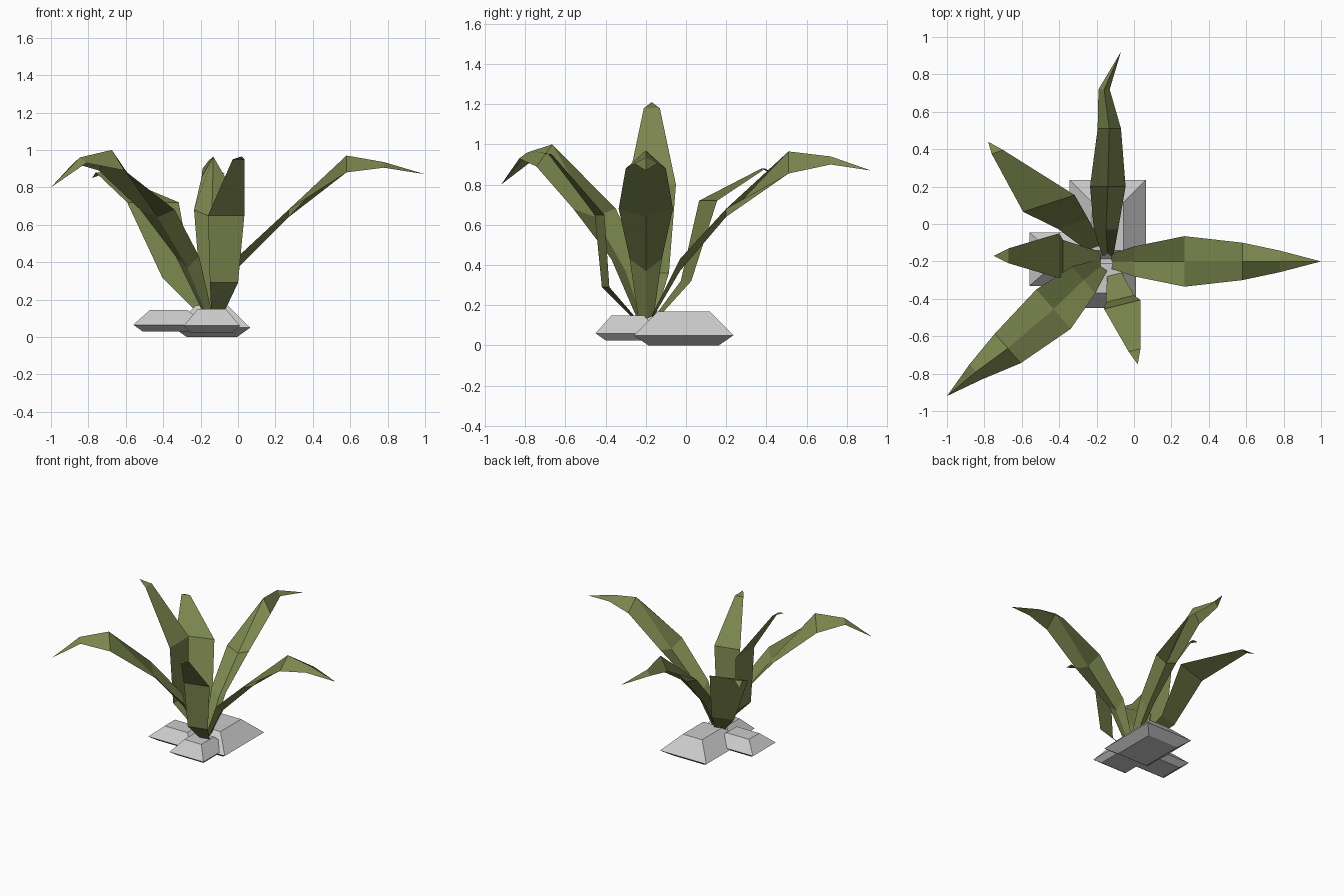
import bpy, math
from mathutils import Vector

green = bpy.data.materials.new("leaf_green")
green.diffuse_color = (0.20, 0.24, 0.075, 1)


def mesh_object(name, verts, faces, mat=None):
    me = bpy.data.meshes.new(name)
    me.from_pydata(verts, [], faces)
    me.update()
    ob = bpy.data.objects.new(name, me)
    bpy.context.collection.objects.link(ob)
    if mat:
        me.materials.append(mat)
    return ob


def leaf(name, angle, rows, tip, folds=None):
    """Thin blade: rows of (x, y, z, width); folds raise or lower the midrib."""
    a = math.radians(angle)
    side = Vector((math.cos(a), math.sin(a), 0))
    verts, faces = [], []
    n = 3 if folds else 2
    for i, (x, y, z, w) in enumerate(rows):
        c = Vector((x, y, z))
        row = [c - side * w / 2, c + side * w / 2]
        if folds:
            row.insert(1, c + Vector((0, 0, folds[i])))
        verts += row
    for i in range(len(rows) - 1):
        for j in range(n - 1):
            k = i * n + j
            faces.append((k, k + 1, k + n + 1, k + n))
    verts.append(Vector(tip))
    last = (len(rows) - 1) * n
    for j in range(n - 1):
        faces.append((last + j, last + j + 1, len(verts) - 1))
    return mesh_object(name, verts, faces, green)


def stone(name, cx, cy, levels):
    """Bevelled slab: stacked rectangles of (z, half x, half y)."""
    verts, faces = [], []
    for z, hx, hy in levels:
        verts += [(cx + sx * hx, cy + sy * hy, z)
                  for sx, sy in ((-1, -1), (1, -1), (1, 1), (-1, 1))]
    for r in range(len(levels) - 1):
        for j in range(4):
            k, m = r * 4 + j, r * 4 + (j + 1) % 4
            faces.append((k, m, m + 4, k + 4))
    t = len(verts)
    faces += [(3, 2, 1, 0), (t - 4, t - 3, t - 2, t - 1)]
    return mesh_object(name, verts, faces)


# Long arching leaves with a folded midrib
FOLD = (-0.02, -0.06, -0.04, 0.09, 0.03)
leaf("right_leaf", 90,
     [(-0.12, -0.20, 0.15, 0.08), (0.0, -0.20, 0.43, 0.16),
      (0.27, -0.20, 0.68, 0.27), (0.58, -0.20, 0.88, 0.20),
      (0.78, -0.20, 0.905, 0.115)], (1.0, -0.20, 0.87), FOLD)
leaf("back_leaf", 0,
     [(-0.14, -0.17, 0.15, 0.06), (-0.15, -0.03, 0.43, 0.13),
      (-0.14, 0.20, 0.68, 0.19), (-0.132, 0.51, 0.855, 0.125),
      (-0.16, 0.72, 0.90, 0.06)], (-0.07, 0.92, 0.87),
     (-0.02, -0.06, -0.04, 0.11, 0.04))
leaf("front_left_leaf", -49,
     [(-0.17, -0.22, 0.15, 0.08), (-0.27, -0.30, 0.43, 0.19),
      (-0.43, -0.455, 0.68, 0.28), (-0.675, -0.665, 0.89, 0.21),
      (-0.845, -0.79, 0.93, 0.105)], (-1.0, -0.92, 0.80),
     (-0.02, -0.06, -0.04, 0.11, 0.03))

# Upright flat leaves
leaf("left_leaf", 90,
     [(-0.18, -0.19, 0.15, 0.08), (-0.38, -0.18, 0.36, 0.19),
      (-0.40, -0.17, 0.80, 0.24), (-0.67, -0.17, 1.18, 0.08)],
     (-0.75, -0.17, 1.21))
leaf("front_leaf", 14,
     [(-0.105, -0.27, 0.15, 0.08), (-0.075, -0.40, 0.29, 0.155),
      (-0.063, -0.43, 0.65, 0.20), (0.003, -0.675, 0.95, 0.065)],
     (0.02, -0.75, 0.965))
leaf("back_left_leaf", 18,
     [(-0.20, -0.14, 0.15, 0.08), (-0.325, 0.0, 0.32, 0.17),
      (-0.455, 0.11, 0.72, 0.29), (-0.73, 0.385, 0.88, 0.065)],
     (-0.78, 0.44, 0.85))

# Base stones
stone("large_stone", -0.14, -0.012,
      [(0.0, 0.135, 0.175), (0.05, 0.205, 0.248), (0.168, 0.085, 0.13)])
stone("left_stone", -0.37, -0.188,
      [(0.03, 0.14, 0.095), (0.065, 0.19, 0.143), (0.145, 0.10, 0.065)])
stone("front_stone", -0.14, -0.29,
      [(0.025, 0.115, 0.11), (0.06, 0.15, 0.16), (0.15, 0.075, 0.08)])
